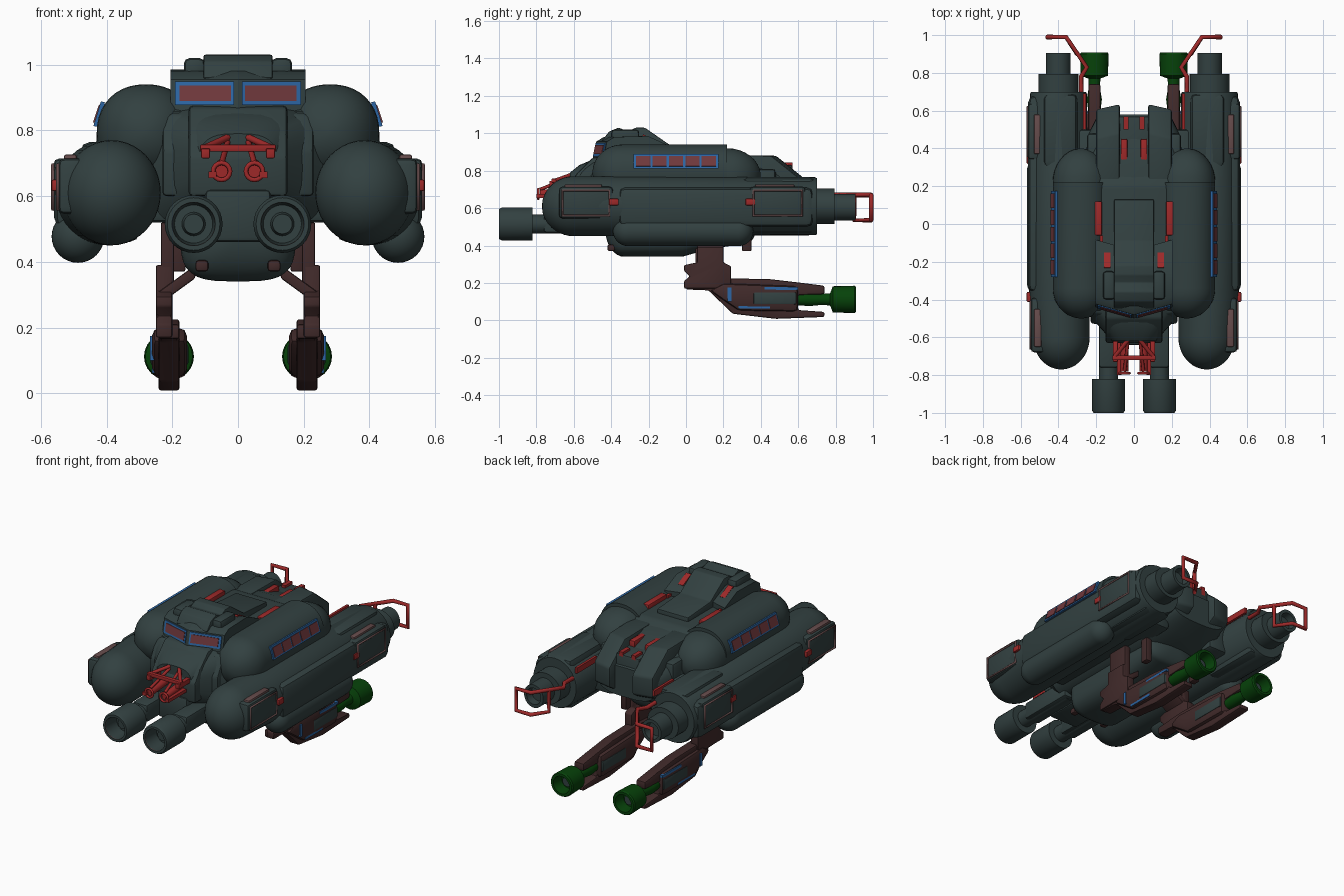
import bpy, bmesh, math

if "Cube" in bpy.data.objects:
    bpy.data.objects.remove(bpy.data.objects["Cube"])

def mat(name, r, g, b):
    m = bpy.data.materials.new(name)
    m.diffuse_color = (r, g, b, 1)
    m.use_nodes = True
    m.node_tree.nodes["Principled BSDF"].inputs["Base Color"].default_value = m.diffuse_color
    return m

HULL = mat("dark teal hull", 0.032, 0.052, 0.052)
BROWN = mat("dark brown", 0.052, 0.023, 0.023)
TRIM = mat("dusty rose trim", 0.13, 0.07, 0.07)
RED = mat("red", 0.34, 0.022, 0.022)
PANE = mat("maroon glass", 0.16, 0.04, 0.045)
BLUE = mat("blue", 0.025, 0.13, 0.36)
GREEN = mat("green", 0.002, 0.055, 0.003)

def finish(name, bm, m, mirror):
    bmesh.ops.recalc_face_normals(bm, faces=bm.faces[:])
    me = bpy.data.meshes.new(name)
    bm.to_mesh(me)
    bm.free()
    me.materials.append(m)
    me.shade_smooth()
    me.set_sharp_from_angle(angle=math.radians(32))
    ob = bpy.data.objects.new(name, me)
    bpy.context.collection.objects.link(ob)
    if mirror:
        ob.modifiers.new("Mirror", 'MIRROR')
    return ob

def prism(name, pts, a, b, m, axis='x', bevel=0.0, shear=0.0, mirror=True):
    """Extrude a (y,z) outline along x, or an (x,z) outline along y."""
    bm = bmesh.new()
    def co(p, t):
        return (t, p[0] + shear * abs(t), p[1]) if axis == 'x' else (p[0], t, p[1])
    r0 = [bm.verts.new(co(p, a)) for p in pts]
    r1 = [bm.verts.new(co(p, b)) for p in pts]
    bm.faces.new(r0)
    bm.faces.new(r1)
    for i in range(len(pts)):
        j = (i + 1) % len(pts)
        bm.faces.new((r0[i], r0[j], r1[j], r1[i]))
    if bevel:
        bmesh.ops.recalc_face_normals(bm, faces=bm.faces[:])
        bmesh.ops.bevel(bm, geom=bm.edges[:], offset=bevel, segments=2, profile=0.5,
                        affect='EDGES', clamp_overlap=True)
    return finish(name, bm, m, mirror)

def box(name, x, y, z, m, bevel=0.0, mirror=True):
    pts = [(y[0], z[0]), (y[1], z[0]), (y[1], z[1]), (y[0], z[1])]
    return prism(name, pts, x[0], x[1], m, bevel=bevel, mirror=mirror)

def loft(name, rings, m, n=32, e=2.0, mirror=True):
    """Skin along y; each ring is (y, centre x, centre z, radius x, radius z)."""
    bm = bmesh.new()
    f = lambda v: math.copysign(abs(v) ** (2 / e), v)
    loops = []
    for y, cx, cz, rx, rz in rings:
        loops.append([bm.verts.new((cx + rx * f(math.cos(2 * math.pi * i / n)), y,
                                    cz + rz * f(math.sin(2 * math.pi * i / n)))) for i in range(n)])
    for p, q in zip(loops, loops[1:]):
        for i in range(n):
            j = (i + 1) % n
            bm.faces.new((p[i], p[j], q[j], q[i]))
    bm.faces.new(loops[0])
    bm.faces.new(loops[-1])
    return finish(name, bm, m, mirror)

def dome(y, depth, cx, cz, rx, rz, steps=8):
    """Rings of a rounded end with its tip at y; a negative depth closes the back."""
    out = []
    for i in range(steps + 1):
        t = math.radians(4 + 86 * i / steps)
        out.append((y + depth * (1 - math.cos(t)), cx, cz, rx * math.sin(t), rz * math.sin(t)))
    return out if depth > 0 else out[::-1]

def tube(name, pts, r, m, cyclic=False):
    for s, side in ((1, "right"), (-1, "left")):
        cu = bpy.data.curves.new(name, 'CURVE')
        cu.dimensions = '3D'
        cu.bevel_depth, cu.bevel_resolution, cu.use_fill_caps = r, 2, True
        sp = cu.splines.new('POLY')
        sp.points.add(len(pts) - 1)
        for p, c in zip(sp.points, pts):
            p.co = (s * c[0], c[1], c[2], 1)
        sp.use_cyclic_u = cyclic
        cu.materials.append(m)
        bpy.context.collection.objects.link(bpy.data.objects.new(name + "_" + side, cu))

# central hull, belly and the rounded upper shoulders
loft("central_hull", [(-.62, 0, .69, .12, .10), (-.57, 0, .69, .16, .14), (-.45, 0, .68, .27, .20),
     (.3, 0, .68, .27, .2), (.48, 0, .68, .24, .14), (.58, 0, .67, .19, .09)], HULL, e=3, mirror=False)
loft("belly", dome(-.43, .1, 0, .48, .175, .14) + [(-.02, 0, .48, .175, .14), (.12, 0, .5, .175, .12)]
     + dome(.38, -.06, 0, .52, .17, .11), HULL, e=3.4, mirror=False)
loft("upper_shoulder", dome(-.5, .16, .28, .79, .15, .15) + [(.22, .28, .79, .15, .15)]
     + dome(.40, -.18, .28, .77, .15, .15), HULL, n=40, e=2.2)
prism("top_deck", [(-.46, .7), (-.46, .86), (-.3, .9), (.2, .9), (.34, .84), (.34, .7)],
      -.27, .27, HULL, bevel=.015, mirror=False)
prism("rear_deck", [(.2, .6), (.2, .885), (.5, .88), (.65, .76), (.65, .64), (.58, .6)],
      .075, .2, HULL, bevel=.012, shear=-.22)
box("rear_deck_step", (.17, .25), (.3, .48), (.62, .81), HULL, .02)
box("rear_channel_floor", (-.08, .08), (.25, .57), (.6, .83), HULL, .012, False)
box("inner_bridge", (.15, .3), (-.4, .5), (.52, .72), HULL, .02)

# cockpit, roof and sloping spine
CK = .28
prism("cockpit", [(-.5, .84), (-.5, .86), (-.48, .955), (-.44, .98), (-.26, .985), (-.14, .93), (-.14, .84)],
      0, .205, HULL, shear=CK)
prism("roof_block", [(-.45, .96), (-.41, 1.01), (-.36, 1.03), (-.31, 1.01), (-.27, 1.03), (-.22, 1.03),
      (-.09, .94), (.13, .925), (.13, .87), (-.4, .9)], -.105, .105, HULL, bevel=.006, mirror=False)
box("roof_side_block", (.1, .165), (-.4, -.25), (.95, 1.02), HULL, .018)
prism("nose", [(-.63, .6), (-.63, .72), (-.58, .79), (-.5, .87), (-.4, .88), (-.4, .6)],
      -.15, .15, HULL, bevel=.012, mirror=False)
prism("nose_cheek", [(-.56, .6), (-.56, .74), (-.5, .85), (-.38, .87), (-.38, .6)],
      .14, .23, HULL, bevel=.012, shear=.15)

# front windows
def on_glass(z, d):
    return (-.5 + .21 * (z - .86) - d, z)
def window(name, x0, x1, z0, z1, d, m):
    prism(name, [on_glass(z0, d), on_glass(z1, d), on_glass(z1, -.003), on_glass(z0, -.003)],
          x0, x1, m, shear=CK)
window("front_window_frame", .012, .192, .877, .948, .005, BLUE)
window("front_window_pane", .022, .178, .889, .937, .008, PANE)

# side windows
prism("side_window_frame", [(.405, .885), (.417, .888), (.440, .813), (.42, .81)], -.28, .175, BLUE, axis='y')
for i in range(5):
    y = -.268 + i * .088
    prism("side_window_pane", [(.410, .876), (.423, .878), (.4415, .824), (.42, .822)],
          y, y + .077, PANE, axis='y')

# side pods with stepped tail nozzles
loft("side_pod", dome(-.77, .17, .385, .61, .15, .16, 10) + [(-.38, .395, .61, .16, .16), (.69, .4, .61, .15, .155),
     (.7, .4, .61, .145, .15), (.7, .4, .61, .105, .095), (.795, .4, .61, .105, .095), (.795, .4, .605, .065, .07),
     (.905, .4, .605, .065, .07), (.905, .4, .605, .048, .05), (.86, .4, .605, .045, .045)], HULL, n=40)
loft("outer_lower_pod", dome(-.39, .08, .487, .477, .08, .08) + dome(.36, -.08, .487, .477, .08, .08), HULL)
box("pod_side_slab", (.44, .56), (-.36, .68), (.5, .71), HULL, .035)
box("pod_rear_saddle", (.3, .48), (.3, .69), (.46, .765), HULL, .03)
for tag, y0, y1, x in (("front", -.68, -.39, .547), ("rear", .34, .64, .562)):
    box(tag + "_pod_panel", (.46, x), (y0, y1), (.545, .715), HULL, .02)
    a, b = y0 + .02, y1 - .02
    tube(tag + "_panel_trim", [(x, a, .56), (x, b, .56), (x, b, .695), (x, a, .695)], .007, TRIM, True)
    yl = y1 if tag == "front" else y0
    box(tag + "_panel_latch", (.53, .568), (yl - .022, yl + .03), (.615, .65), RED, .006)
    box(tag + "_panel_cap", (.49, .53), (y0 + .03, y1 - .06), (.69, .727), TRIM, .008)
tube("tail_loop", [(.28, .66, .67), (.28, .78, .67), (.25, .83, .67), (.36, .99, .67), (.46, .99, .67),
     (.46, .99, .535), (.36, .99, .535), (.3, .9, .535), (.3, .9, .67)], .0125, RED)

# twin front barrels
loft("front_barrel", [(-.42, .135, .515, .05, .05), (-.82, .135, .515, .05, .05), (-.82, .135, .515, .088, .088),
     (-.985, .135, .515, .088, .088), (-1.0, .135, .515, .08, .08), (-1.0, .135, .515, .066, .066),
     (-.9, .135, .515, .058, .058), (-.9, .135, .515, .036, .036), (-.93, .135, .515, .03, .03)], HULL)
tube("barrel_rim", [(.135 + .07 * math.cos(i * math.pi / 12), -.995, .515 + .07 * math.sin(i * math.pi / 12))
     for i in range(24)], .005, TRIM, True)
box("barrel_mount", (.085, .185), (-.76, -.4), (.47, .575), HULL, .012)
box("barrel_bridge", (-.1, .1), (-.64, -.4), (.46, .62), HULL, .015, False)

# red sensor cluster on the nose
ring = [(.05 + .026 * math.cos(i * math.pi / 8), -.79, .675 + .026 * math.sin(i * math.pi / 8)) for i in range(16)]
tube("sensor_ring", ring, .007, RED, True)
loft("sensor_barrel", [(-.78, .05, .675, .022, .022), (-.61, .05, .69, .022, .022)], RED, n=12)
box("sensor_crossbar", (-.115, .115), (-.72, -.695), (.735, .757), RED, .004, False)
box("sensor_tick", (.085, .112), (-.73, -.62), (.715, .745), RED, .004)
tube("sensor_brace", [(.005, -.58, .79), (.1, -.7, .747)], .011, RED)
tube("sensor_inner_brace", [(.03, -.6, .77), (.05, -.78, .70)], .009, RED)
box("sensor_mount", (.065, .09), (-.8, -.62), (.655, .675), RED)

# red machinery in the top recesses
box("recess_machinery", (.17, .21), (-.06, .12), (.88, .925), RED, .006)
box("recess_pipe", (.165, .18), (-.26, -.06), (.88, .915), RED)
prism("cockpit_rear_vent", [(-.24, .95), (-.23, .995), (-.15, .955), (-.16, .925)], .125, .16, RED)
box("spine_vent", (.035, .07), (.31, .45), (.82, .865), RED, .006)
box("tail_vent", (.03, .055), (.5, .57), (.79, .845), RED)
box("shoulder_rail", (.255, .27), (.5, .69), (.7, .735), RED)

# underside fittings and struts
box("belly_foot", (.09, .13), (-.42, -.38), (.37, .405), BROWN, .01)
prism("strut_block", [(-.01, .17), (-.01, .21), (.02, .235), (-.01, .265), (-.01, .295), (.06, .31), (.06, .39),
      (.2, .39), (.2, .31), (.24, .29), (.24, .17)], .2, .25, BROWN, bevel=.006)
prism("strut_diagonal", [(.13, .35), (.13, .39), (.24, .31), (.24, .27)], .05, .2, BROWN, axis='y', bevel=.006)
box("upright_strut", (.195, .235), (.06, .2), (.3, .52), BROWN, .006)
box("rear_hanger", (.16, .2), (.3, .35), (.37, .52), BROWN, .006)

# lower thruster pods: narrow keel plus a wider rounded middle
prism("lower_pod_keel", [(.0, .165), (.0, .21), (.2, .225), (.45, .22), (.62, .2), (.74, .185), (.74, .14),
      (.6, .135), (.6, .055), (.74, .045), (.74, .018), (.48, .008), (.25, .035), (.12, .16)], .178, .242,
      BROWN, bevel=.009)
prism("lower_pod_middle", [(.12, .16), (.2, .2), (.6, .185), (.6, .045), (.28, .05)], .155, .262, BROWN, bevel=.026)
box("lower_pod_panel", (.151, .266), (.36, .59), (.085, .15), HULL, .008)
box("pod_front_stripe", (.25, .268), (.223, .242), (.1, .175), BLUE)
box("pod_top_stripe", (.245, .262), (.42, .6), (.163, .178), BLUE)
box("pod_low_stripe", (.245, .262), (.28, .45), (.062, .077), BLUE)
loft("green_thruster", [(.58, .21, .112, .03, .03), (.66, .21, .112, .04, .036), (.72, .21, .112, .03, .03),
     (.77, .21, .112, .032, .032), (.785, .21, .112, .072, .07), (.9, .21, .112, .076, .073),
     (.908, .21, .112, .07, .068), (.908, .21, .112, .055, .053), (.84, .21, .112, .045, .045)], GREEN, n=24)
loft("thruster_core", [(.83, .21, .112, .04, .04), (.855, .21, .112, .03, .03)], HULL, n=20)
